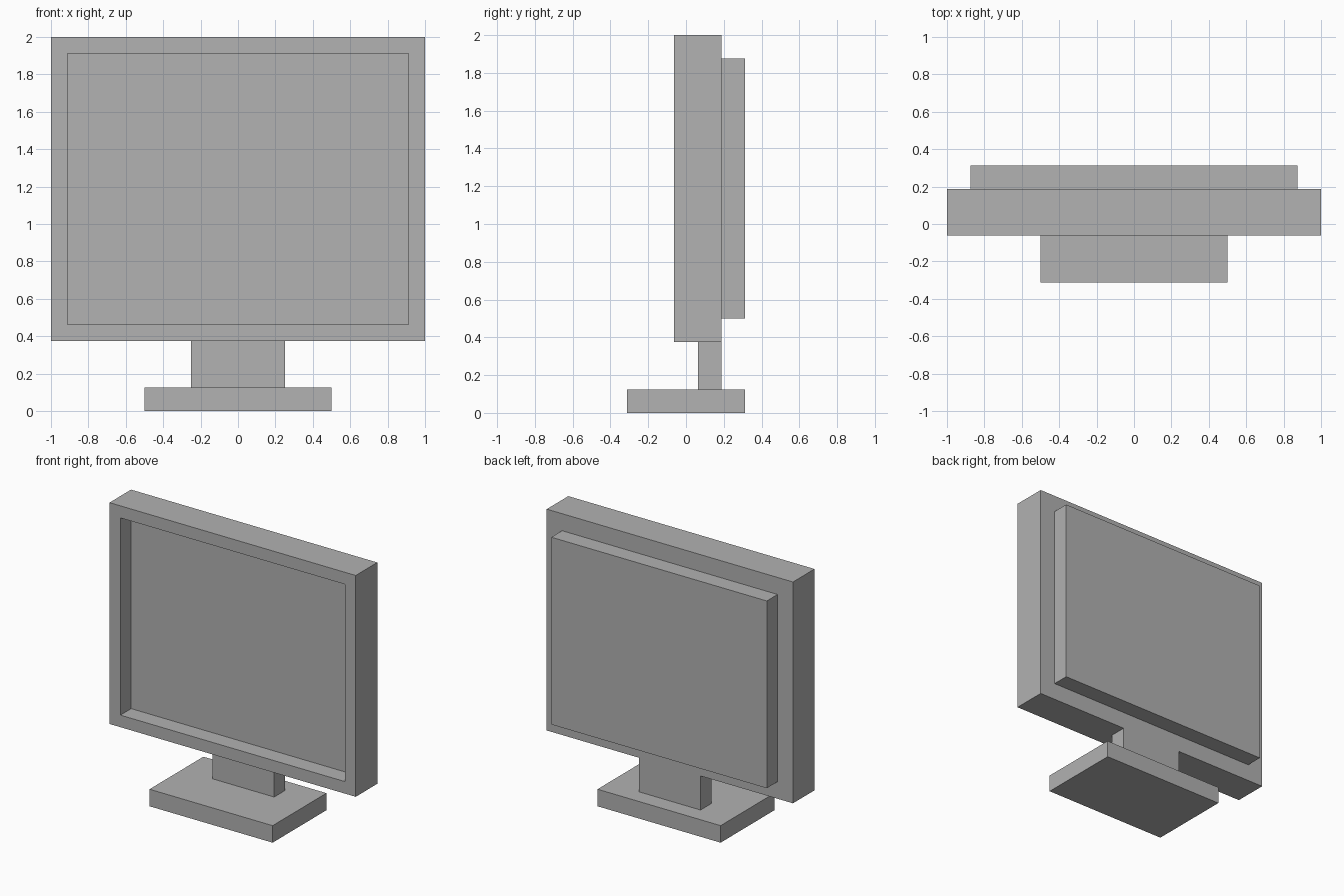
import bpy
import bmesh
from mathutils import Vector

default_cube = bpy.data.objects.get("Cube")
if default_cube:
    bpy.data.objects.remove(default_cube, do_unlink=True)

# Single plain grey for the whole model
GREY = (0.445, 0.445, 0.445, 1.0)
grey = bpy.data.materials.new("plain_grey")
grey.use_nodes = True
grey.diffuse_color = GREY
grey.node_tree.nodes["Principled BSDF"].inputs["Base Color"].default_value = GREY

U = 1 / 16  # modelling grid step


def box(name, half_width, y_range, z_range, recess=None):
    """Box centred on x, in grid steps; recess = (rim, depth) sinks the front."""
    bm = bmesh.new()
    bmesh.ops.create_cube(bm, size=1)
    size = Vector((2 * half_width, y_range[1] - y_range[0], z_range[1] - z_range[0]))
    centre = Vector((0, sum(y_range) / 2, sum(z_range) / 2))
    bmesh.ops.scale(bm, vec=size * U, verts=bm.verts)
    bmesh.ops.translate(bm, vec=centre * U, verts=bm.verts)
    if recess:
        rim, depth = recess
        bm.normal_update()
        front = min(bm.faces, key=lambda f: f.normal.y)
        # Flat rim first, then straight walls down to the sunken panel
        bmesh.ops.inset_region(bm, faces=[front], thickness=rim * U)
        panel = bmesh.ops.extrude_discrete_faces(bm, faces=[front])["faces"][0]
        bmesh.ops.translate(bm, vec=(0, depth * U, 0), verts=panel.verts)
    mesh = bpy.data.meshes.new(name)
    bm.to_mesh(mesh)
    bm.free()
    mesh.materials.append(grey)
    obj = bpy.data.objects.new(name, mesh)
    bpy.context.collection.objects.link(obj)
    return obj


# Stand
box("stand_base", 8, (-5, 5), (0, 2))
box("stand_neck", 4, (1, 3), (2, 6))

# Monitor housing with sunken screen, and the raised rear cover
box("screen_housing", 16, (-1, 3), (6, 32), recess=(2, 2))
box("rear_cover", 14, (3, 5), (8, 30))
